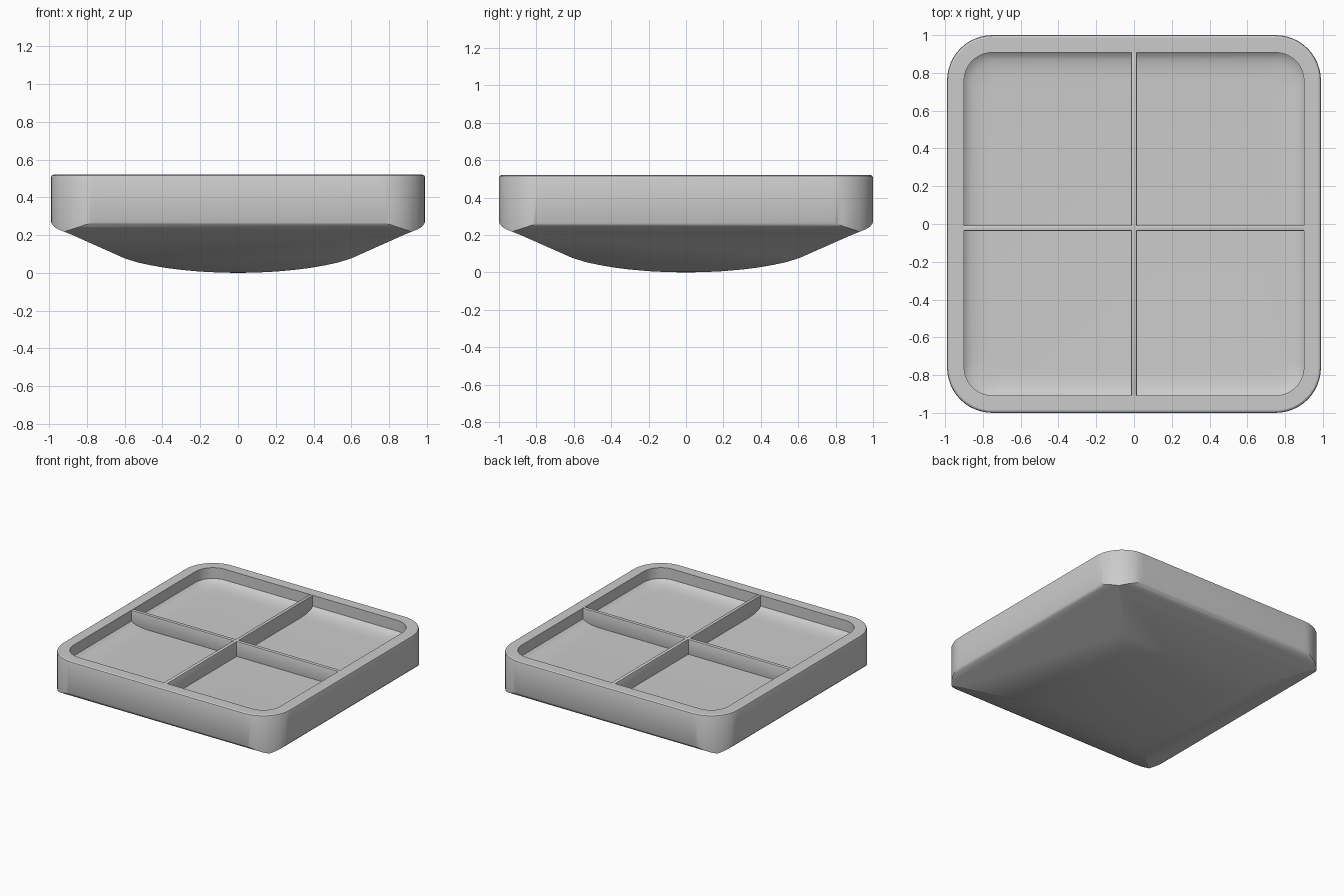
import bpy, bmesh
from math import cos, sin, pi, radians

if "Cube" in bpy.data.objects:
    bpy.data.objects.remove(bpy.data.objects["Cube"])

HX, HY = 0.99, 1.0


def make(name, bm):
    bmesh.ops.recalc_face_normals(bm, faces=bm.faces)
    me = bpy.data.meshes.new(name)
    bm.to_mesh(me)
    bm.free()
    ob = bpy.data.objects.new(name, me)
    bpy.context.collection.objects.link(ob)
    return ob


def rounded(hx, hy, r, n=12):
    pts = []
    for q, (sx, sy) in enumerate([(1, 1), (-1, 1), (-1, -1), (1, -1)]):
        for i in range(n + 1):
            a = (q + i / n) * pi / 2
            pts.append((sx * (hx - r) + r * cos(a), sy * (hy - r) + r * sin(a)))
    return pts


def loft(name, rings):
    """rings: (half x, half y, corner radius, z), capped at both ends"""
    bm = bmesh.new()
    loops = [[bm.verts.new((x, y, z)) for x, y in rounded(hx, hy, r)]
             for hx, hy, r, z in rings]
    for a, b in zip(loops, loops[1:]):
        for i in range(len(a)):
            j = (i + 1) % len(a)
            bm.faces.new((a[i], a[j], b[j], b[i]))
    bm.faces.new(loops[0])
    bm.faces.new(loops[-1])
    return make(name, bm)


def hull_profile(name, along_y):
    """Belly profile extruded along one axis"""
    half = [(0, 0), (.1, .002), (.2, .007), (.3, .016), (.38, .026), (.46, .04),
            (.53, .055), (.6, .077), (.88, .202), (.92, .218), (.95, .23),
            (.972, .243), (.985, .258), (.992, .275), (1.05, .32), (1.05, 1)]
    prof = [(-x, z) for x, z in half[:0:-1]] + half
    bm = bmesh.new()
    ends = []
    for e in (-1.2, 1.2):
        ends.append([bm.verts.new((x, e, z) if along_y else (e, x * 1.01, z))
                     for x, z in prof])
    a, b = ends
    for i in range(len(a)):
        j = (i + 1) % len(a)
        bm.faces.new((a[i], a[j], b[j], b[i]))
    bm.faces.new(a)
    bm.faces.new(b)
    return make(name, bm)


def boolean(ob, other, op):
    m = ob.modifiers.new(op, 'BOOLEAN')
    m.operation, m.object, m.solver = op, other, 'EXACT'
    other.hide_render = True


def finish(ob, angle):
    bpy.ops.object.select_all(action='DESELECT')
    ob.select_set(True)
    bpy.context.view_layer.objects.active = ob
    bpy.ops.object.convert(target='MESH')
    bpy.ops.object.shade_smooth_by_angle(angle=radians(angle))


# Tray body: rounded square block with softened top edge
tray = loft("tray_body", [(HX, HY, .24, -.1), (HX, HY, .24, .508),
                          (HX - .003, HY - .003, .237, .515),
                          (HX - .012, HY - .012, .228, .52)])

# Cavity with filleted floor
cavity = loft("cavity_cutter", [(.9, .908, .15, .7), (.9, .908, .15, .435),
                                (.885, .893, .145, .422), (.86, .868, .14, .412),
                                (.82, .828, .13, .404), (.77, .778, .12, .4)])

# Four-sided domed belly
belly_x = hull_profile("belly_cutter_x", True)
belly_y = hull_profile("belly_cutter_y", False)
boolean(tray, belly_x, 'INTERSECT')
boolean(tray, belly_y, 'INTERSECT')
boolean(tray, cavity, 'DIFFERENCE')
finish(tray, 25)
for c in (cavity, belly_x, belly_y):
    bpy.data.objects.remove(c, do_unlink=True)

# Crossed dividers, flush with the rim
for name, size, y in (("divider_long", (.03, 1.84, .14), 0),
                      ("divider_cross", (1.82, .03, .14), -.022)):
    bpy.ops.mesh.primitive_cube_add(size=1, location=(0, y, .448))
    d = bpy.context.object
    d.name = name
    d.scale = size
    bpy.ops.object.transform_apply(location=False, rotation=False, scale=True)
    bev = d.modifiers.new("soft_edges", 'BEVEL')
    bev.width, bev.segments = .006, 2
    finish(d, 35)
